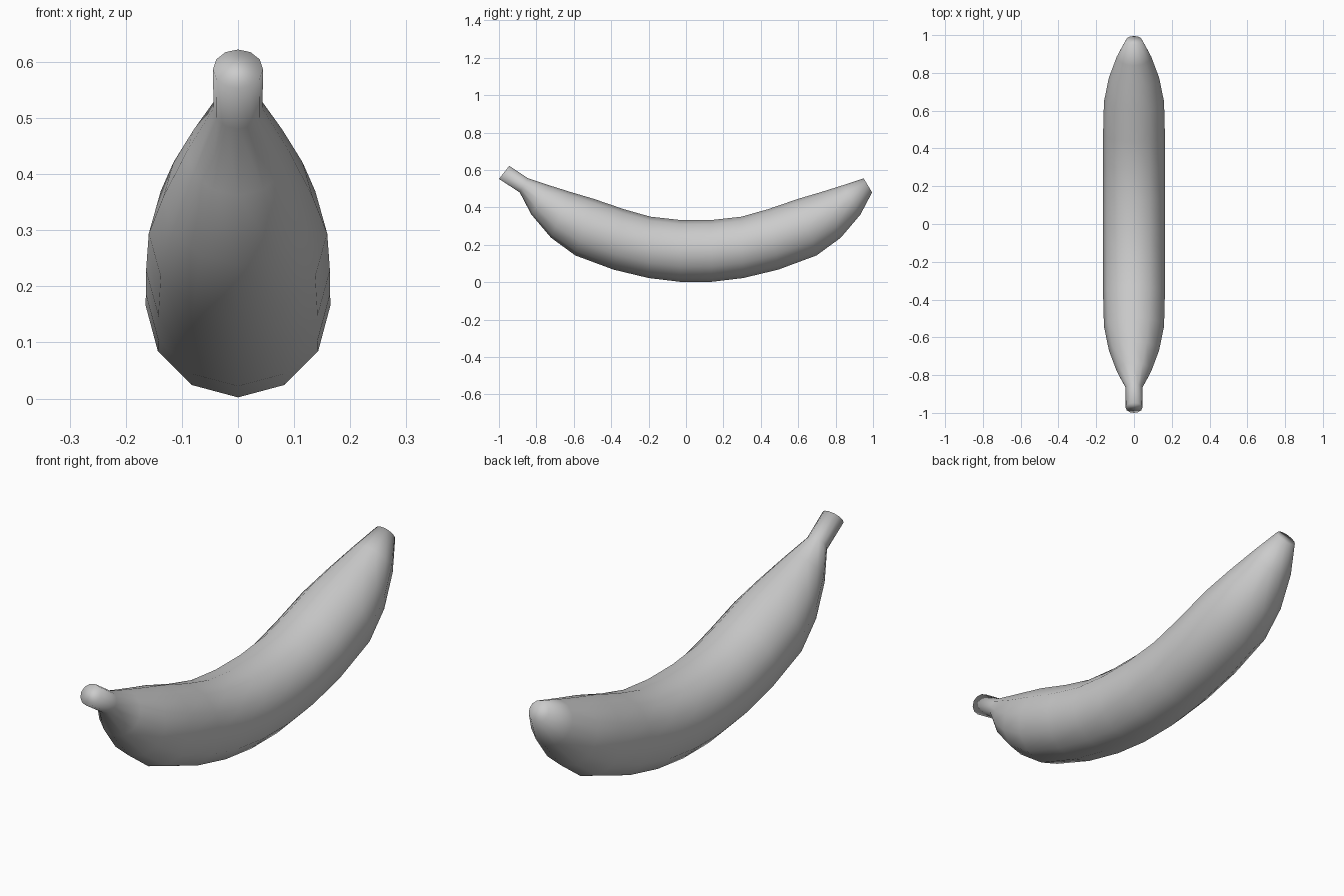
import bpy, bmesh
from math import cos, sin, tau
from mathutils import Vector

cube = bpy.data.objects.get("Cube")
if cube:
    bpy.data.objects.remove(cube, do_unlink=True)

SIDES = 12
MIDDLE = 0.053

# Half of the curved body: (lower y, lower z, upper y, upper z) for each ring
half = [
    (0.085, 0.002, 0.080, 0.332),
    (0.252, 0.022, 0.243, 0.350),
    (0.440, 0.067, 0.385, 0.390),
    (0.645, 0.143, 0.545, 0.445),
    (0.775, 0.238, 0.670, 0.482),
    (0.880, 0.362, 0.785, 0.518),
    (0.942, 0.480, 0.897, 0.555),
]
stem_tip = (-1.0, 0.552, -0.945, 0.622)

front = [(MIDDLE - a, b, MIDDLE - c, d) for a, b, c, d in reversed(half)]
back = [(MIDDLE + a, b, MIDDLE + c, d) for a, b, c, d in half]


def add_ring(bm, low_y, low_z, high_y, high_z):
    """Circle standing between a lower and an upper outline point."""
    low, high = Vector((0, low_y, low_z)), Vector((0, high_y, high_z))
    centre, up = (low + high) / 2, (high - low) / 2
    side = Vector((up.length, 0, 0))
    return [bm.verts.new(centre - up * cos(tau * i / SIDES) + side * sin(tau * i / SIDES))
            for i in range(SIDES)]


# Loft the rings from stem tip to blunt end, then cap both ends
bm = bmesh.new()
rings = [add_ring(bm, *r) for r in [stem_tip] + front + back]
for a, b in zip(rings, rings[1:]):
    for i in range(SIDES):
        j = (i + 1) % SIDES
        bm.faces.new((a[i], a[j], b[j], b[i]))
bm.faces.new(rings[0])
bm.faces.new(rings[-1])
bmesh.ops.recalc_face_normals(bm, faces=bm.faces)
for face in bm.faces:
    face.smooth = True

mesh = bpy.data.meshes.new("banana")
bm.to_mesh(mesh)
bm.free()

# Plain grey skin
skin = bpy.data.materials.new("light_grey")
skin.use_nodes = True
colour = (0.6, 0.6, 0.6, 1)
skin.diffuse_color = colour
skin.node_tree.nodes["Principled BSDF"].inputs["Base Color"].default_value = colour
mesh.materials.append(skin)

banana = bpy.data.objects.new("banana", mesh)
bpy.context.collection.objects.link(banana)
